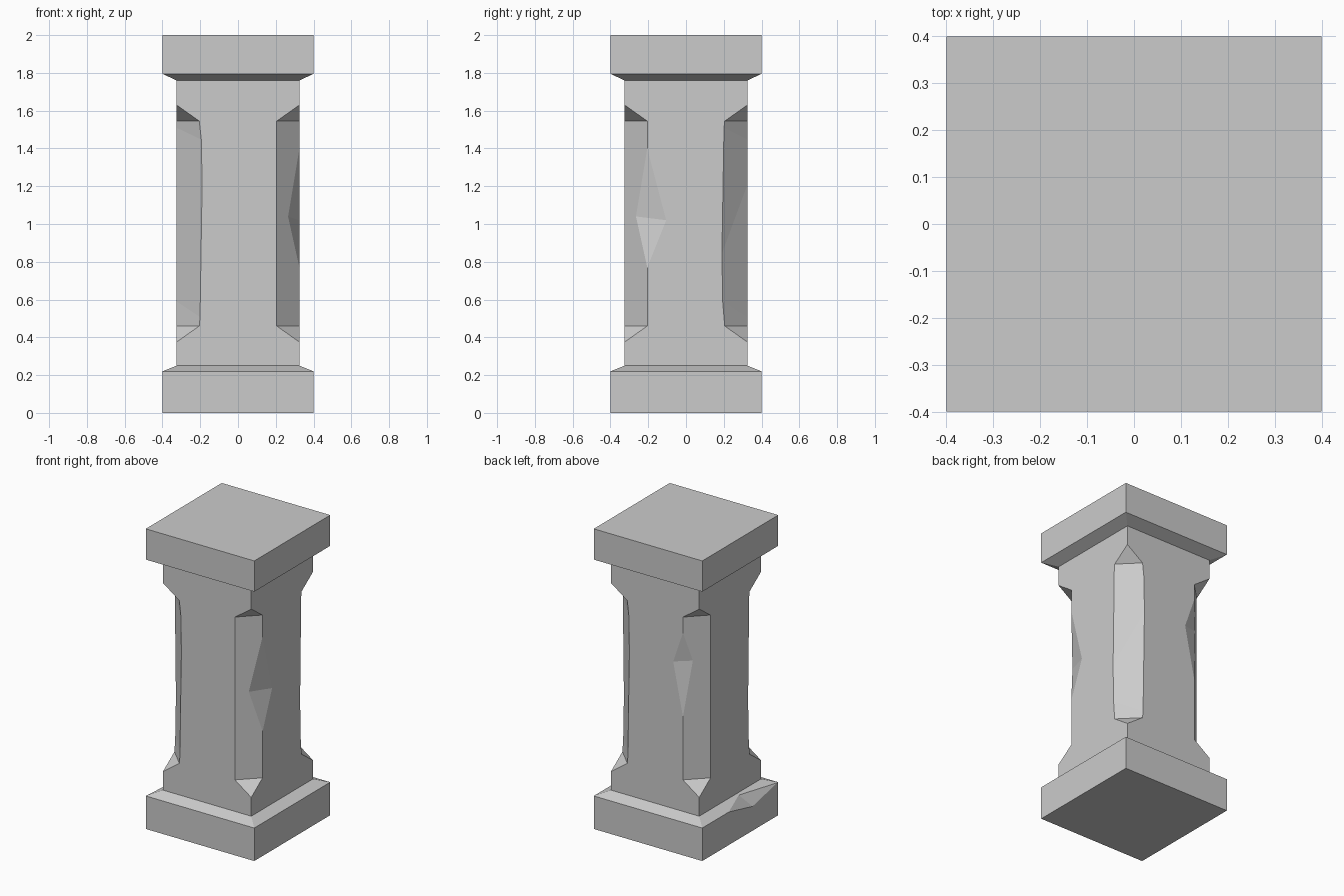
import bpy, bmesh
from mathutils import Vector

if "Cube" in bpy.data.objects:
    bpy.data.objects.remove(bpy.data.objects["Cube"])


def finish(bm, name):
    bmesh.ops.recalc_face_normals(bm, faces=bm.faces[:])
    me = bpy.data.meshes.new(name)
    bm.to_mesh(me)
    bm.free()
    ob = bpy.data.objects.new(name, me)
    bpy.context.collection.objects.link(ob)
    return ob


def hull(points, name):
    bm = bmesh.new()
    for p in points:
        bm.verts.new(p)
    bmesh.ops.convex_hull(bm, input=bm.verts[:])
    return finish(bm, name)


def carve(target, cutter):
    cutter.hide_render = True
    mod = target.modifiers.new(cutter.name, 'BOOLEAN')
    mod.operation = 'DIFFERENCE'
    mod.solver = 'EXACT'
    mod.object = cutter
    bpy.context.view_layer.objects.active = target
    bpy.ops.object.modifier_apply(modifier=mod.name)
    bpy.data.objects.remove(cutter)


# Square pillar: plinth, shaft and cap as one stacked profile (half width, z)
profile = [(.4, 0), (.4, .22), (.325, .25), (.325, 1.76), (.4, 1.795), (.4, 2)]
bm = bmesh.new()
rings = [[bm.verts.new((sx * h, sy * h, z))
          for sx, sy in ((-1, -1), (1, -1), (1, 1), (-1, 1))] for h, z in profile]
bm.faces.new(rings[0])
bm.faces.new(rings[-1])
for a, b in zip(rings, rings[1:]):
    for i in range(4):
        j = (i + 1) % 4
        bm.faces.new((a[i], a[j], b[j], b[i]))
pillar = finish(bm, "pillar")

# Stopped chamfers on the shaft corners; two opposite ones are slightly worn
for sx, sy in ((-1, -1), (1, -1), (1, 1), (-1, 1)):
    pts = []
    for z, tip in ((.46, .269), (1.545, 1.736)):
        pts += [(.4, .4, tip), (.13, .4, z), (.4, .13, z)]
    if sx == sy:
        pts += [(.115, .4, 1.41), (.4, .115, .64)]
    carve(pillar, hull([(sx * x, sy * y, z) for x, y, z in pts], "chamfer_cutter"))

# Chips: two ends along an edge, then one dent point on each adjoining face
chips = [
    ((.325, -.205, 1.4), (.325, -.205, .77), (.265, -.265, 1.04), (.325, -.105, 1.02)),
    ((-.205, .325, 1.44), (-.205, .325, .88), (-.248, .282, 1.25), (-.133, .325, 1.23)),
    ((-.4, .12, .22), (-.4, -.39, .22), (-.34, -.07, .244), (-.4, -.13, .162)),
]
for chip in chips:
    p = [Vector(c) for c in chip]
    mid = (p[2] + p[3]) / 2
    carve(pillar, hull([mid + (v - mid) * 1.5 for v in p], "chip_cutter"))
